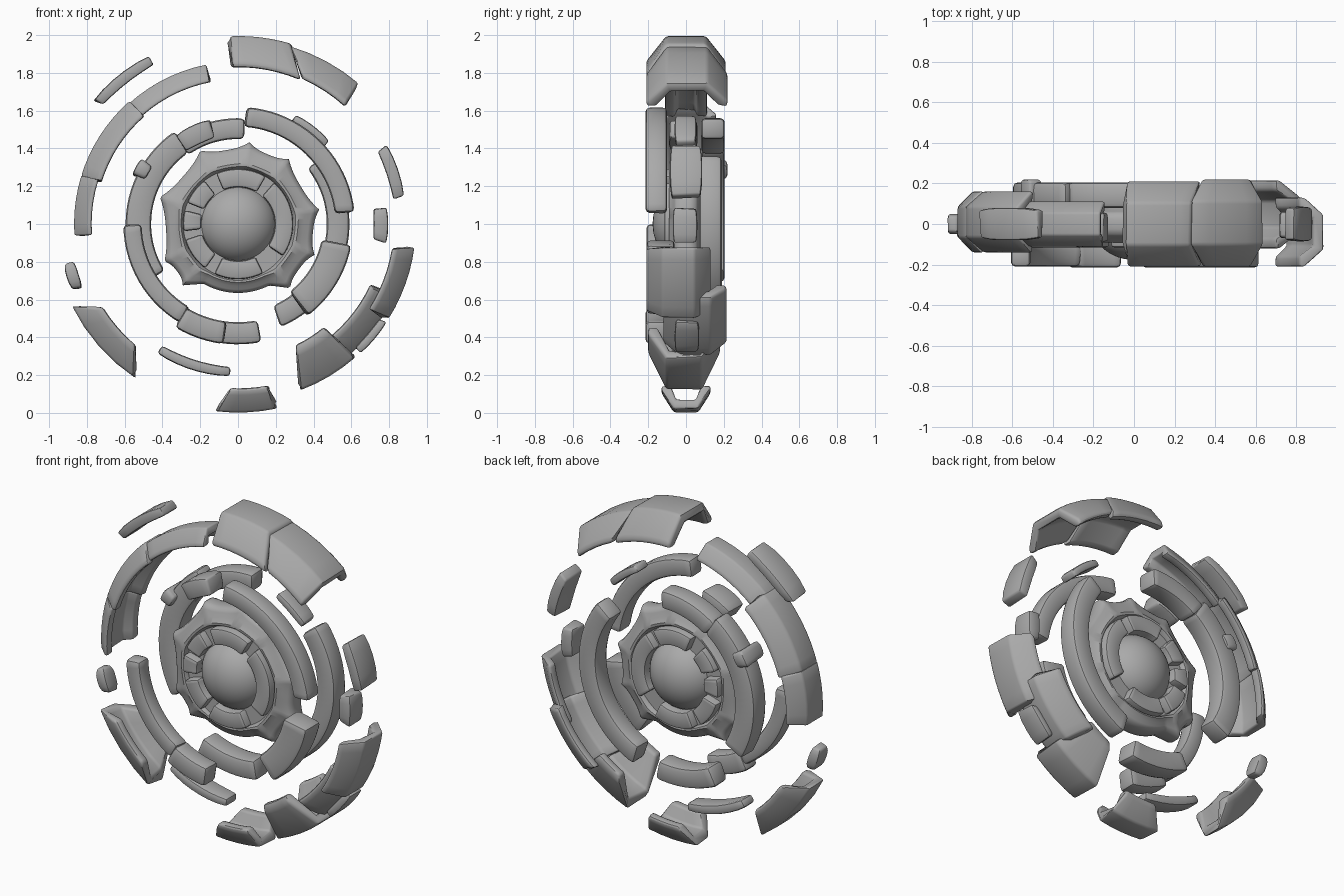
import bpy, bmesh, math, random
from mathutils import Vector

random.seed(4)
if "Cube" in bpy.data.objects:
    bpy.data.objects.remove(bpy.data.objects["Cube"], do_unlink=True)

stone = bpy.data.materials.new("grey_stone")
stone.use_nodes = True
GREY = (0.4, 0.4, 0.4, 1)
stone.diffuse_color = GREY
stone.node_tree.nodes["Principled BSDF"].inputs["Base Color"].default_value = GREY


def polar(angle, r, y):
    a = math.radians(angle)
    return Vector((r * math.cos(a), y, 1 + r * math.sin(a)))


def finish(name, bm, bevel=0.0):
    """Round the hard edges, then make a smooth-shaded object."""
    bmesh.ops.recalc_face_normals(bm, faces=bm.faces)
    if bevel:
        hard = [e for e in bm.edges if len(e.link_faces) == 2
                and e.calc_face_angle(0) > math.radians(25)]
        bmesh.ops.bevel(bm, geom=hard, offset=bevel, segments=2, profile=0.5,
                        affect='EDGES', clamp_overlap=True)
    mesh = bpy.data.meshes.new(name)
    bm.to_mesh(mesh)
    bm.free()
    mesh.materials.append(stone)
    obj = bpy.data.objects.new(name, mesh)
    bpy.context.collection.objects.link(obj)
    bpy.ops.object.select_all(action='DESELECT')
    obj.select_set(True)
    bpy.context.view_layer.objects.active = obj
    bpy.ops.object.shade_smooth_by_angle(angle=math.radians(40))


def sweep(name, profile, a0, a1, skew=(0, 0), taper=0, jag=0, bevel=0.015):
    """Sweep an (r, y) profile about the hub; skew slants the two ends."""
    lo = min(r for r, y in profile)
    hi = max(r for r, y in profile)
    mid_r, mid_y = (lo + hi) / 2, sum(y for r, y in profile) / len(profile)
    n = max(4, int((a1 - a0) / 4))
    chips = [[random.uniform(-jag, jag) for p in profile] for end in range(2)]
    bm = bmesh.new()
    rings = []
    for i in range(n + 1):
        t = i / n
        s = 1 - taper * abs(2 * t - 1) ** 3
        ring = []
        for k, (r, y) in enumerate(profile):
            f = (r - lo) / (hi - lo)
            start = a0 + skew[0] * f + chips[0][k]
            end = a1 + skew[1] * f + chips[1][k]
            ring.append(bm.verts.new(polar(start + (end - start) * t,
                                           mid_r + (r - mid_r) * s, mid_y + (y - mid_y) * s)))
        rings.append(ring)
    m = len(profile)
    for p, q in zip(rings, rings[1:]):
        for k in range(m):
            bm.faces.new((p[k], p[(k + 1) % m], q[(k + 1) % m], q[k]))
    bm.faces.new(rings[0])
    bm.faces.new(rings[-1][::-1])
    finish(name, bm, bevel)


def bar(ri, ro, y0, y1):
    return [(ri, y0), (ro, y0), (ro, y1), (ri, y1)]


def channel(ri, ro, y0, y1, t=0.05):
    """Trapezoid shell, open towards the hub."""
    c, w = (y0 + y1) / 2, (y1 - y0) * 0.25
    s = ri + (ro - ri) * 0.2
    return [(ri, y0), (s, y0), (ro, c - w), (ro, c + w), (s, y1), (ri, y1),
            (ri, y1 - t), (ro - t, c + w * 0.8), (ro - t, c - w * 0.8), (ri, y0 + t)]


# Broken outer shell: size, start and end angles, slant of each end
shells = [
    ("top_shell", (0.83, 0.995, -0.21, 0.21), 67, 92, (7, 1)),
    ("top_right_shell", (0.84, 0.98, -0.21, 0.22), 48, 66, (1, 7)),
    ("right_shell", (0.825, 0.942, -0.21, 0.13), -33, -9, (1, 1.5)),
    ("lower_right_shell", (0.77, 0.91, -0.12, 0.215), -53, -25, (3, 0)),
    ("bottom_right_shell", (0.71, 0.94, -0.2, 0.18), -64, -50, (-6, 1)),
    ("bottom_shell", (0.87, 0.998, -0.13, 0.13), 268, 280.5, (-5, 1)),
    ("lower_left_shell", (0.84, 0.98, -0.13, 0.13), 212, 230, (-5, 6)),
]
for name, size, a0, a1, skew in shells:
    sweep(name, channel(*size), a0, a1, skew, jag=0.8, bevel=0.014)

# Middle ring on the left
sweep("middle_ring_upper", channel(0.765, 0.86, -0.11, 0.11), 101, 132, jag=0.5, bevel=0.012)
sweep("middle_ring_left", channel(0.755, 0.868, -0.14, 0.16), 131, 163, jag=0.5, bevel=0.012)
sweep("middle_ring_lower", channel(0.775, 0.868, -0.14, 0.16), 162.5, 184, jag=0.5, bevel=0.012)
sweep("middle_ring_bottom", bar(0.755, 0.81, -0.06, 0.06), 238, 267, taper=0.15)

# Loose fragments
fragments = [
    ("upper_left_fragment", bar(0.95, 1.01, -0.08, 0.08), 118, 139, 0.15),
    ("upper_right_fragment", bar(0.83, 0.895, -0.085, 0.085), 9.5, 27.5, 0.1),
    ("right_fragment", bar(0.718, 0.795, -0.07, 0.06), -7, 6, 0.1),
    ("lower_right_fragment", bar(0.9, 0.945, -0.06, 0.07), -46, -34, 0.1),
    ("left_fragment", bar(0.885, 0.95, -0.05, 0.05), 193, 202, 0.25),
    ("ring_fragment_right", bar(0.61, 0.655, -0.06, 0.055), 42, 62, 0.1),
    ("ring_fragment_top", bar(0.47, 0.575, -0.09, 0.06), 105, 125, 0.1),
    ("ring_fragment_left", bar(0.545, 0.62, 0.04, 0.22), 146, 155, 0.1),
]
for name, profile, a0, a1, taper in fragments:
    sweep(name, profile, a0, a1, taper=taper, jag=0.8, bevel=0.012)

# Inner ring: front bars, back bars and the lower bridge
inner = [
    ("front_ring_upper_right", (0.515, 0.62, -0.215, -0.1), 6, 86),
    ("front_ring_lower_left", (0.51, 0.607, -0.21, -0.11), 180.5, 240),
    ("front_ring_bottom_left", (0.52, 0.64, -0.215, -0.1), 238, 263),
    ("front_ring_lower_right", (0.45, 0.61, -0.21, -0.06), -53, -11),
    ("bottom_bridge", (0.52, 0.637, 0.0, 0.13), 243, 281),
    ("back_ring_upper_left", (0.45, 0.56, 0.08, 0.205), 86, 126),
    ("back_ring_left", (0.46, 0.595, 0.08, 0.205), 125, 212),
    ("back_ring_right", (0.47, 0.59, 0.07, 0.19), -67, 38),
]
for name, size, a0, a1 in inner:
    sweep(name, bar(*size), a0, a1, jag=0.8, bevel=0.022)

# Hub rim: nearly straight sides between blunt points
PEAKS = [10, 52, 82, 117, 161, 207, 228, 309, 338, 370]


def rim_radius(angle):
    a = (angle - 10) % 360 + 10
    for p, q in zip(PEAKS, PEAKS[1:]):
        if p <= a <= q:
            u = abs(2 * (a - p) / (q - p) - 1)
            half_gap = math.radians((q - p) / 2)
            chord = math.cos(half_gap) / math.cos(half_gap * u)
            return max(0.365, 0.437 * chord * (0.95 + 0.05 * u ** 3))


half = [(0, 0.065), (0.12, 0.088), (0.25, 0.09), (0.5, 0.07), (0.75, 0.062),
        (0.92, 0.05), (1, 0.025)]
rim = half + [(k, -y) for k, y in reversed(half)]
STEPS = 180
INNER = 0.29
bm = bmesh.new()
rings = []
for i in range(STEPS):
    angle = i * 360 / STEPS
    span = rim_radius(angle) - INNER
    rings.append([bm.verts.new(polar(angle, INNER + span * k, y)) for k, y in rim])
for i in range(STEPS):
    p, q = rings[i], rings[(i + 1) % STEPS]
    for k in range(len(rim)):
        j = (k + 1) % len(rim)
        bm.faces.new((p[k], p[j], q[j], q[k]))
finish("hub_rim", bm)

# Hub web behind the petals, facing both ways
bm = bmesh.new()
bmesh.ops.create_cone(bm, cap_ends=True, segments=64, radius1=0.3, radius2=0.3, depth=0.13)
for v in bm.verts:
    v.co = Vector((v.co.x, v.co.z, v.co.y + 1))
finish("hub_web", bm)

# Petals around the dome
petals = [(60, 113), (-36, 49), (245, 298), (196, 233), (165, 188), (128, 157)]
for i, (a0, a1) in enumerate(petals):
    sweep("hub_petal_%d" % (i + 1), bar(0.195, 0.292, -0.115, 0.115), a0, a1,
          jag=0.8, bevel=0.025)

# Central dome, bulging front and back
bm = bmesh.new()
bmesh.ops.create_uvsphere(bm, u_segments=48, v_segments=24, radius=0.208)
for v in bm.verts:
    v.co = Vector((v.co.x, v.co.z * 0.85, v.co.y + 1))
finish("hub_dome", bm)
